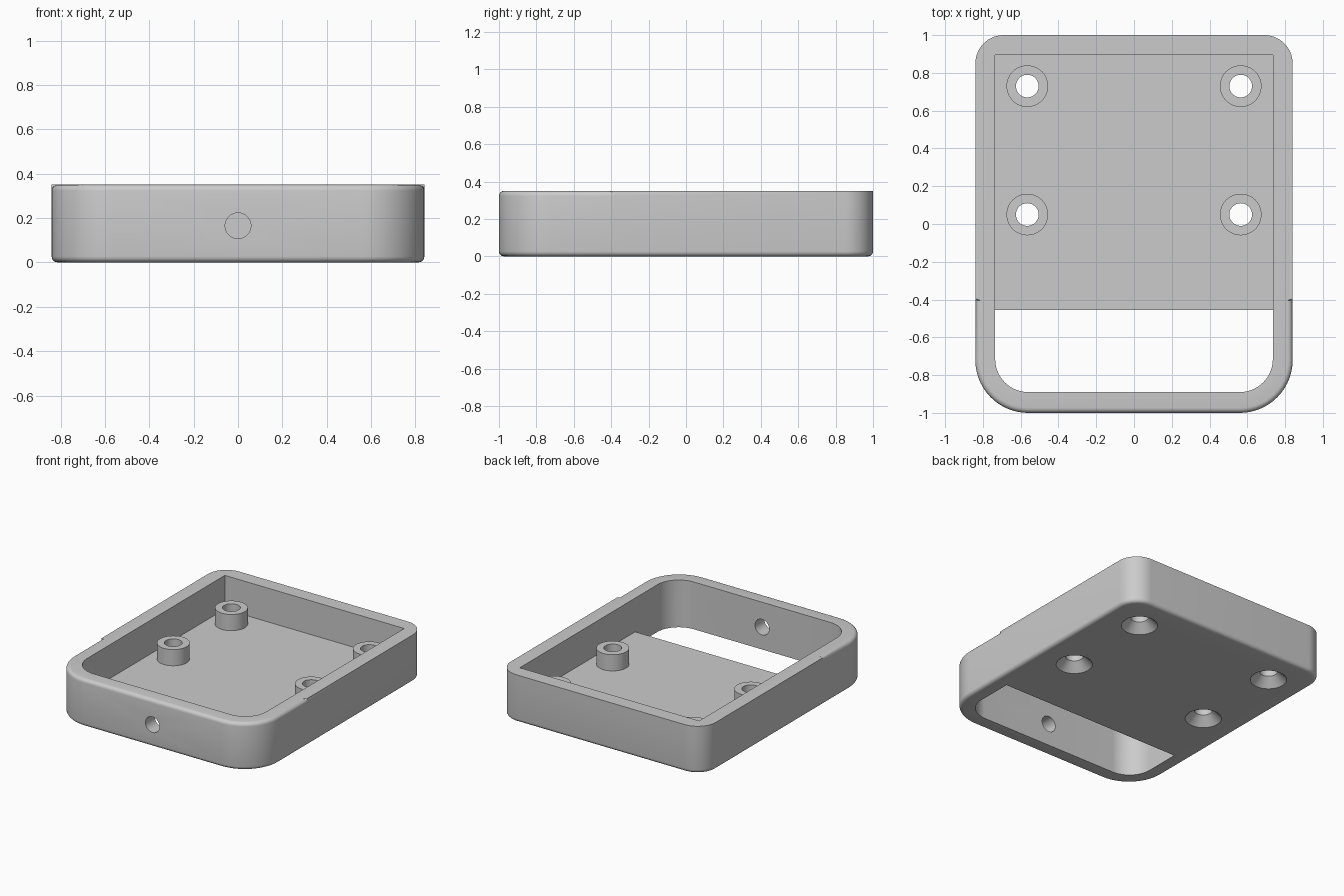
import bpy, bmesh, math

if "Cube" in bpy.data.objects:
    bpy.data.objects.remove(bpy.data.objects["Cube"])

grey = bpy.data.materials.new("light grey")
grey.diffuse_color = (0.6, 0.6, 0.6, 1)
grey.use_nodes = True
grey.node_tree.nodes["Principled BSDF"].inputs["Base Color"].default_value = grey.diffuse_color
H, FLOOR, FIL, SPLIT = 0.35, 0.10, 0.027, -0.40


def outline(hx, y0, y1, r_front, r_back, inset=0.0, n=14):
    """Rounded rectangle, counter-clockwise, with separate front and back radii."""
    pts = []
    for sx, yc, r, a0 in ((1, y0, r_front, -90), (1, y1, r_back, 0),
                          (-1, y1, r_back, 90), (-1, y0, r_front, 180)):
        cx = sx * (hx - r)
        cy = yc + r if yc == y0 else yc - r
        steps = n if r > 0 else 0
        for i in range(steps + 1):
            a = math.radians(a0 + (90 * i / steps if steps else 0))
            q = r - inset
            pts.append((cx + q * math.cos(a), cy + q * math.sin(a)))
        if inset is not None and yc == y1 and sx == -1 and r_front != r_back and r_back:
            pts += [(-hx + inset, SPLIT + 0.005), (-hx + inset, SPLIT - 0.005)]
        if yc == y0 and sx == 1 and r_front != r_back and r_back:
            pts += [(hx - inset, SPLIT - 0.005), (hx - inset, SPLIT + 0.005)]
    return pts


def finish(name, bm):
    bmesh.ops.remove_doubles(bm, verts=bm.verts, dist=1e-5)
    bmesh.ops.recalc_face_normals(bm, faces=bm.faces)
    me = bpy.data.meshes.new(name)
    bm.to_mesh(me)
    bm.free()
    me.materials.append(grey)
    ob = bpy.data.objects.new(name, me)
    bpy.context.collection.objects.link(ob)
    return ob


def loft(name, rings):
    """Solid from stacked rings of 3D points, capped at both ends."""
    bm = bmesh.new()
    vs = [[bm.verts.new(p) for p in r] for r in rings]
    n = len(vs[0])
    for a, b in zip(vs, vs[1:]):
        for i in range(n):
            j = (i + 1) % n
            bm.faces.new((a[i], a[j], b[j], b[i]))
    bm.faces.new(vs[0][::-1])
    bm.faces.new(vs[-1])
    return finish(name, bm)


def lathe(name, profile, x, y, closed=False, n=48):
    """Revolve (radius, z) points round a vertical axis."""
    rings = [[(x + r * math.cos(2 * math.pi * i / n),
               y + r * math.sin(2 * math.pi * i / n), z) for i in range(n)]
             for r, z in profile]
    if not closed:
        return loft(name, rings)
    bm = bmesh.new()
    vs = [[bm.verts.new(p) for p in r] for r in rings]
    for a, b in zip(vs, vs[1:] + vs[:1]):
        for i in range(n):
            j = (i + 1) % n
            bm.faces.new((a[i], a[j], b[j], b[i]))
    return finish(name, bm)


def smooth(ob):
    bpy.ops.object.select_all(action='DESELECT')
    ob.select_set(True)
    bpy.context.view_layer.objects.active = ob
    bpy.ops.object.shade_smooth_by_angle(angle=math.radians(30))


def cut(ob, cutter):
    m = ob.modifiers.new("cut", 'BOOLEAN')
    m.operation, m.solver, m.object = 'DIFFERENCE', 'EXACT', cutter
    bpy.context.view_layer.objects.active = ob
    bpy.ops.object.modifier_apply(modifier=m.name)
    bpy.data.objects.remove(cutter)


# Outer shell: bottom edge rounded all round, top edge rounded only at the front
rings = []
angles = [math.radians(90 * i / 5) for i in range(6)]
full = outline(0.84, -1, 1, 0.28, 0.15)
for a in angles:
    d = FIL * (1 - math.sin(a))
    rings.append([(x, y, FIL * (1 - math.cos(a)))
                  for x, y in outline(0.84, -1, 1, 0.28, 0.15, d)])
for a in angles:
    d = FIL * (1 - math.cos(a))
    z = H - FIL + FIL * math.sin(a)
    ins = outline(0.84, -1, 1, 0.28, 0.15, d)
    rings.append([(p[0], p[1], z) if p[1] < SPLIT else (q[0], q[1], z)
                  for p, q in zip(ins, full)])
body = loft("tray_body", rings)

# Main cavity and the open window in the floor
def prism(name, pts, z0, z1):
    return loft(name, [[(x, y, z) for x, y in pts] for z in (z0, z1)])

cut(body, prism("cavity", outline(0.735, -0.89, 0.895, 0.175, 0), FLOOR, 0.6))
window = [(x, min(y, -0.455)) for x, y in outline(0.735, -0.89, 0.895, 0.175, 0)]
cut(body, prism("window", window, -0.2, 0.3))

# Round hole in the front wall
hole = lathe("front_hole", [(0.058, -0.3), (0.058, 0.3)], 0, 0)
hole.rotation_euler.x = math.pi / 2
hole.location = (0, -0.95, 0.165)
bpy.context.view_layer.update()
cut(body, hole)

# Countersunk screw holes with hollow standoffs
for x in (-0.565, 0.565):
    for y in (0.05, 0.73):
        cut(body, lathe("screw_hole", [(0.142, -0.02), (0.06, 0.062), (0.06, 0.3)], x, y))
        post = lathe("standoff", [(0.06, FLOOR - 0.01), (0.11, FLOOR - 0.01),
                                  (0.11, 0.22), (0.06, 0.22)], x, y, closed=True)
        smooth(post)
smooth(body)
